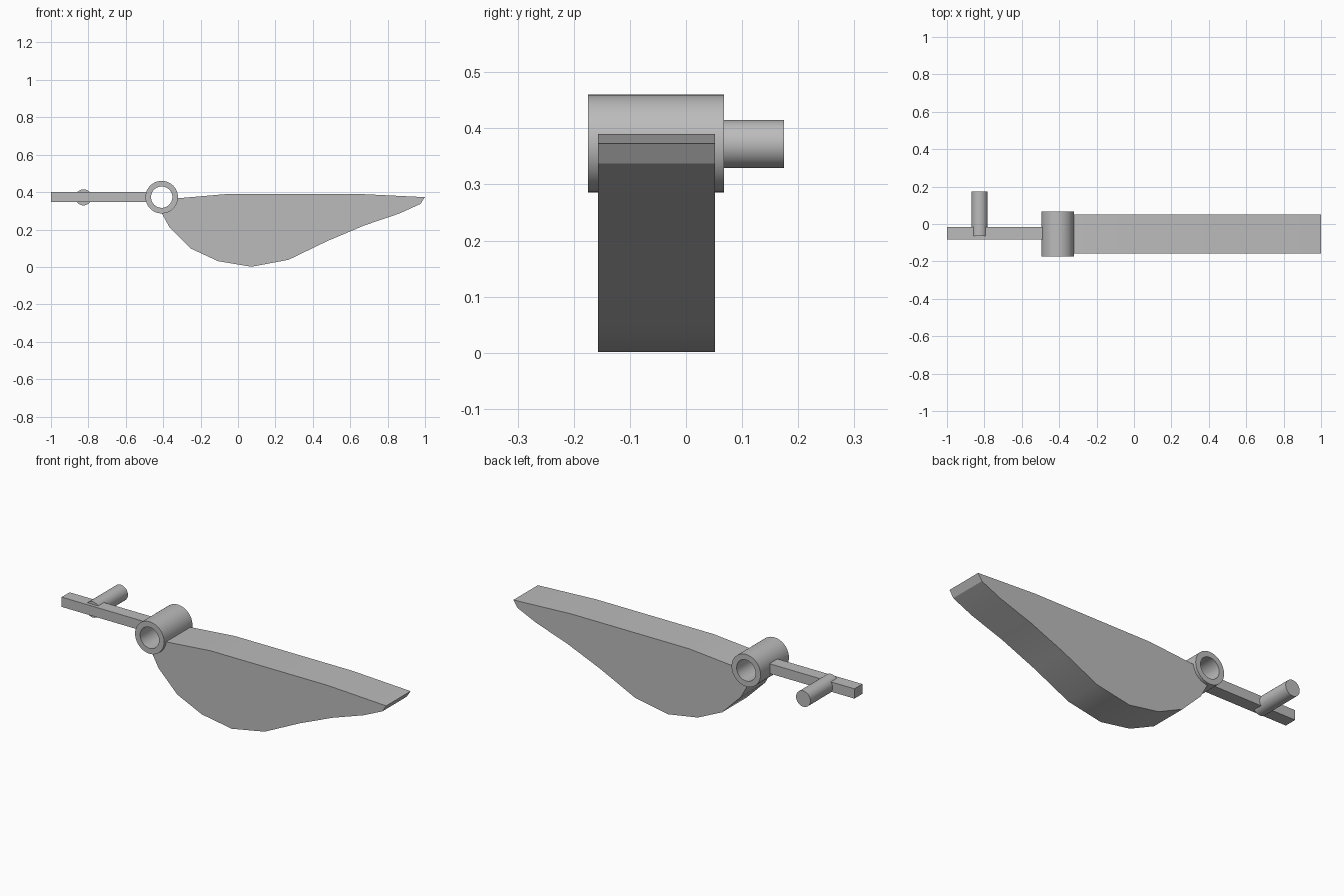
import bpy, bmesh, math
from mathutils import Vector

cube = bpy.data.objects.get("Cube")
if cube:
    bpy.data.objects.remove(cube, do_unlink=True)

GREY = (0.5, 0.5, 0.5, 1)
grey = bpy.data.materials.new("plain grey")
grey.use_nodes = True
grey.diffuse_color = GREY
grey.node_tree.nodes["Principled BSDF"].inputs["Base Color"].default_value = GREY

HUB_X, HUB_Z = -0.408, 0.373
HUB_R, BORE_R = 0.087, 0.057


def finish(name, bm):
    bmesh.ops.recalc_face_normals(bm, faces=bm.faces)
    mesh = bpy.data.meshes.new(name)
    bm.to_mesh(mesh)
    bm.free()
    mesh.materials.append(grey)
    ob = bpy.data.objects.new(name, mesh)
    bpy.context.collection.objects.link(ob)
    bpy.ops.object.select_all(action="DESELECT")
    ob.select_set(True)
    bpy.context.view_layer.objects.active = ob
    bpy.ops.object.shade_smooth_by_angle(angle=math.radians(30))
    return ob


def circle(x, z, r, n=48):
    return [(x + r * math.cos(math.tau * i / n), z + r * math.sin(math.tau * i / n))
            for i in range(n)]


def prism(name, outline, y0, y1):
    """Extrude an x-z outline from y0 to y1."""
    bm = bmesh.new()
    face = bm.faces.new([bm.verts.new((x, y0, z)) for x, z in outline])
    ext = bmesh.ops.extrude_face_region(bm, geom=[face], use_keep_orig=True)
    moved = [g for g in ext["geom"] if isinstance(g, bmesh.types.BMVert)]
    bmesh.ops.translate(bm, verts=moved, vec=Vector((0, y1 - y0, 0)))
    return finish(name, bm)


def tube(name, x, z, outer, inner, y0, y1):
    """Open tube along y: four rings bridged in a closed loop."""
    bm = bmesh.new()
    rings = [[bm.verts.new((px, y, pz)) for px, pz in circle(x, z, r)]
             for r, y in ((outer, y0), (outer, y1), (inner, y1), (inner, y0))]
    n = len(rings[0])
    for k in range(4):
        a, b = rings[k], rings[(k + 1) % 4]
        for i in range(n):
            j = (i + 1) % n
            bm.faces.new((a[i], a[j], b[j], b[i]))
    return finish(name, bm)


# Pivot tube
tube("pivot_tube", HUB_X, HUB_Z, HUB_R, BORE_R, -0.175, 0.068)

# Curved paddle, its inner end following the tube wall
paddle = [(-0.323, 0.367), (-0.056, 0.39), (0.65, 0.39), (0.999, 0.373),
          (0.976, 0.337), (0.864, 0.286), (0.676, 0.222), (0.479, 0.139),
          (0.27, 0.038), (0.072, 0.001), (-0.107, 0.031), (-0.254, 0.099),
          (-0.366, 0.211), (-0.409, 0.29)]
for deg in range(-85, 0, 10):
    a = math.radians(deg)
    paddle.append((HUB_X + 0.082 * math.cos(a), HUB_Z + 0.082 * math.sin(a)))
prism("paddle", paddle, -0.157, 0.052)

# Lever arm
prism("lever_arm", [(-1, 0.347), (-0.48, 0.347), (-0.48, 0.4), (-1, 0.4)], -0.083, -0.015)

# Handle pin
prism("handle_pin", circle(-0.826, 0.372, 0.043), -0.065, 0.175)
